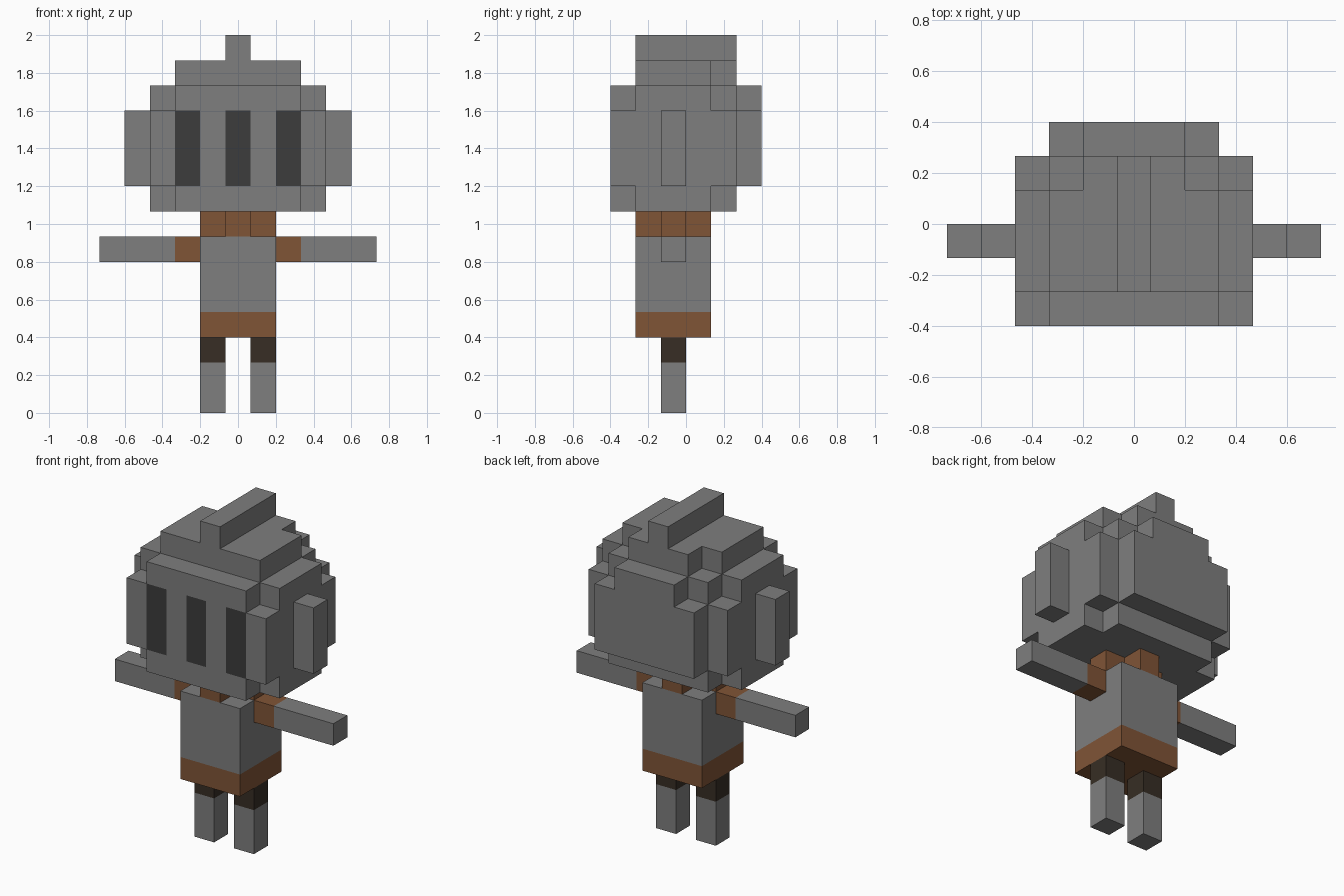
import bpy, bmesh
from mathutils import Vector

if "Cube" in bpy.data.objects:
    bpy.data.objects.remove(bpy.data.objects["Cube"])

U = 2 / 15  # edge length of one cube; all sizes below are counted in cubes


def material(name, rgb):
    m = bpy.data.materials.new(name)
    m.diffuse_color = (*rgb, 1)
    m.use_nodes = True
    m.node_tree.nodes["Principled BSDF"].inputs["Base Color"].default_value = m.diffuse_color
    return m


GREY = material("grey", (0.21, 0.21, 0.21))
BROWN = material("brown", (0.216, 0.089, 0.037))
DARK_BROWN = material("dark_brown", (0.038, 0.027, 0.018))
CHARCOAL = material("charcoal", (0.045, 0.045, 0.045))


def block_part(name, boxes, mats, rule=lambda c, n: 0):
    """Merge boxes (x0, x1, y0, y1, z0, z1) into one shell of outer faces only.
    rule(face centre, normal) picks the material slot."""
    cells = set()
    for x0, x1, y0, y1, z0, z1 in boxes:
        for i in range(round(x1 - x0)):
            for j in range(round(y1 - y0)):
                for k in range(round(z1 - z0)):
                    cells.add((x0 + i + 0.5, y0 + j + 0.5, z0 + k + 0.5))
    bm = bmesh.new()
    verts = {}
    for cell in cells:
        for axis in range(3):
            for sign in (-1, 1):
                n = Vector((0, 0, 0))
                n[axis] = sign
                centre = Vector(cell)
                if tuple(centre + n) in cells:
                    continue
                a, b = Vector((0, 0, 0)), Vector((0, 0, 0))
                a[(axis + 1) % 3] = 0.5
                b[(axis + 2) % 3] = 0.5 * sign
                mid = centre + n * 0.5
                corners = []
                for p in (mid - a - b, mid + a - b, mid + a + b, mid - a + b):
                    key = tuple(p)
                    if key not in verts:
                        verts[key] = bm.verts.new(p * U)
                    corners.append(verts[key])
                face = bm.faces.new(corners)
                face.material_index = rule(mid, n)
    # join flat neighbours of the same colour
    bmesh.ops.dissolve_limit(bm, angle_limit=0.01, verts=bm.verts[:],
                             edges=bm.edges[:], delimit={'MATERIAL'})
    me = bpy.data.meshes.new(name)
    bm.to_mesh(me)
    bm.free()
    for m in mats:
        me.materials.append(m)
    ob = bpy.data.objects.new(name, me)
    bpy.context.collection.objects.link(ob)
    return ob


# Head: stepped helmet with three dark slots on the front
def visor(c, n):
    slot = min(abs(abs(c.x) - 2), abs(c.x)) < 0.1
    return 1 if n.y < 0 and c.y < -2.9 and 9 < c.z < 12 and slot else 0


block_part("head", [
    (-2.5, 2.5, -3, 2, 8, 13),     # core
    (-3.5, 3.5, -2, 1, 8, 13),     # wide sides
    (-3.5, 3.5, -3, 2, 9, 12),     # widest middle band
    (-2.5, 2.5, 2, 3, 9, 12),      # back plate
    (-1.5, 1.5, 2, 3, 12, 13),     # back plate top
    (-2.5, 2.5, -2, 1, 13, 14),    # crown
    (-1.5, 1.5, 1, 2, 13, 14),     # crown back
], [GREY, CHARCOAL], visor)
block_part("crest", [(-0.5, 0.5, -2, 2, 14, 15)], [GREY])

# Neck: cross-shaped
block_part("neck", [(-0.5, 0.5, -2, 1, 7, 8), (-1.5, 1.5, -1, 0, 7, 8)], [BROWN])

# Torso with a brown hem
block_part("torso", [(-1.5, 1.5, -2, 1, 3, 7)], [GREY, BROWN],
           lambda c, n: int(c.z < 4))

# Paired parts
for side, s in (("left", -1), ("right", 1)):
    def span(a, b):
        return (a, b) if s > 0 else (-b, -a)

    block_part(side + "_ear", [(*span(3.5, 4.5), -1, 0, 9, 12)], [GREY])
    block_part(side + "_arm", [(*span(1.5, 5.5), -1, 0, 6, 7)], [GREY, BROWN],
               lambda c, n: int(abs(c.x) < 2.4))
    block_part(side + "_leg", [(*span(0.5, 1.5), -1, 0, 0, 3)], [GREY, DARK_BROWN],
               lambda c, n: int(c.z > 2))
